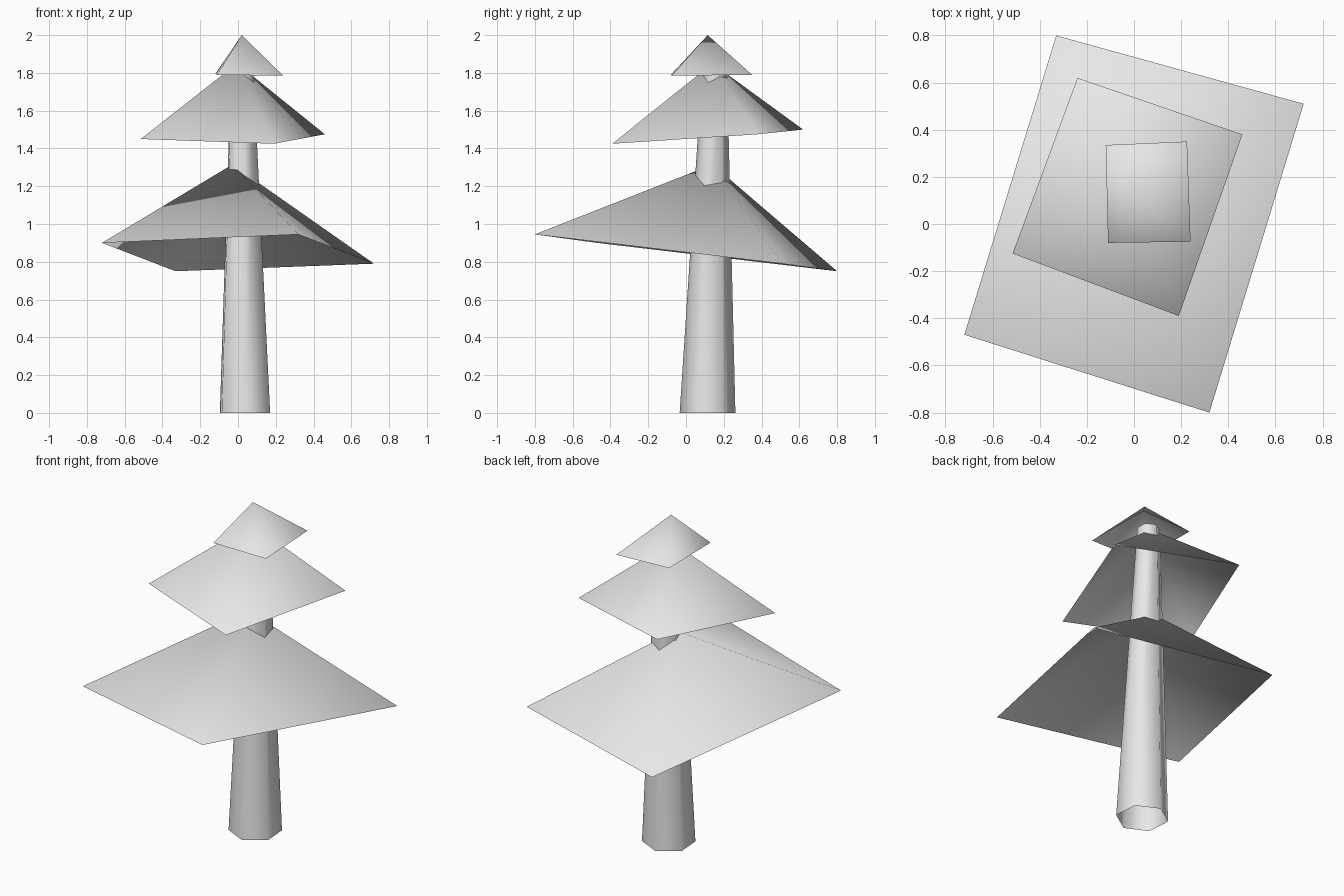
import bpy, math
from mathutils import Vector

if "Cube" in bpy.data.objects:
    bpy.data.objects.remove(bpy.data.objects["Cube"])

grey = bpy.data.materials.new("plain grey")
grey.diffuse_color = (0.8, 0.8, 0.8, 1.0)
grey.use_nodes = True
grey.node_tree.nodes["Principled BSDF"].inputs["Base Color"].default_value = grey.diffuse_color


def make_part(name, verts, faces):
    mesh = bpy.data.meshes.new(name)
    mesh.from_pydata(verts, [], faces)
    mesh.materials.append(grey)
    for poly in mesh.polygons:
        poly.use_smooth = True
    obj = bpy.data.objects.new(name, mesh)
    bpy.context.collection.objects.link(obj)
    return obj


# Trunk: tapering, slightly leaning hexagonal tube, open at the foot
SIDES = 6
rings = [(Vector((0.037, 0.114, 0.0)), 0.148),
         (Vector((0.022, 0.152, 1.84)), 0.065)]
trunk_verts = []
for centre, radius in rings:
    for i in range(SIDES):
        a = math.radians(34 + 60 * i)
        trunk_verts.append(centre + radius * Vector((math.cos(a), math.sin(a), 0)))
trunk_faces = [(i, (i + 1) % SIDES, SIDES + (i + 1) % SIDES, SIDES + i)
               for i in range(SIDES)]
make_part("trunk", trunk_verts, trunk_faces)


# Foliage tiers: crooked four-sided open cones, corners counter-clockwise
def tier(name, apex, corners):
    n = len(corners)
    make_part(name, [apex] + corners,
              [(0, 1 + i, 1 + (i + 1) % n) for i in range(n)])


tier("lower_branches", (-0.03, 0.14, 1.315),
     [(-0.72, -0.47, 0.90), (0.32, -0.80, 0.945),
      (0.72, 0.51, 0.79), (-0.33, 0.80, 0.75)])
tier("middle_branches", (-0.005, 0.14, 1.85),
     [(-0.515, -0.125, 1.45), (0.19, -0.39, 1.425),
      (0.46, 0.38, 1.475), (-0.24, 0.62, 1.50)])
tier("top_branches", (0.02, 0.115, 2.0),
     [(-0.11, -0.08, 1.79), (0.24, -0.075, 1.785),
      (0.225, 0.35, 1.79), (-0.12, 0.335, 1.795)])
